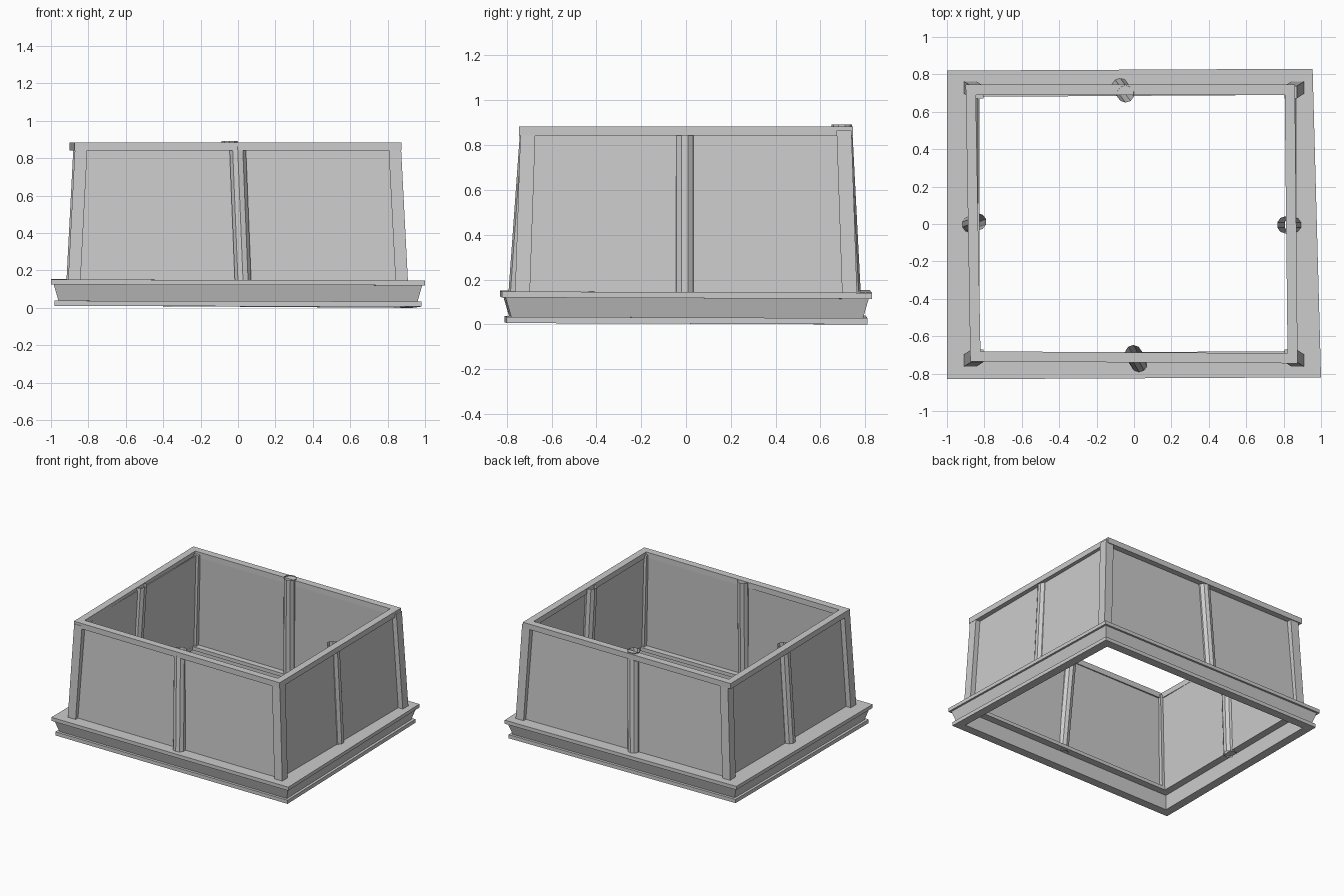
import bpy
import bmesh
from mathutils import Vector

cube = bpy.data.objects.get("Cube")
if cube:
    bpy.data.objects.remove(cube, do_unlink=True)

grey = bpy.data.materials.new("plain grey")
grey.use_nodes = True
grey.diffuse_color = (0.6, 0.6, 0.6, 1)
bsdf = next(n for n in grey.node_tree.nodes if n.type == 'BSDF_PRINCIPLED')
bsdf.inputs["Base Color"].default_value = grey.diffuse_color
bsdf.inputs["Roughness"].default_value = 0.8


def finish(name, bm):
    bmesh.ops.recalc_face_normals(bm, faces=bm.faces)
    mesh = bpy.data.meshes.new(name)
    bm.to_mesh(mesh)
    bm.free()
    mesh.materials.append(grey)
    obj = bpy.data.objects.new(name, mesh)
    bpy.context.collection.objects.link(obj)
    return obj


def sweep_frame(name, corners, profile):
    """Sweep a closed (inset, height) profile round four mitred corners."""
    bm = bmesh.new()
    rings = []
    for x, y, dz in corners:
        sx, sy = (1 if x > 0 else -1), (1 if y > 0 else -1)
        rings.append([bm.verts.new((x - sx * d, y - sy * d, z + dz)) for d, z in profile])
    count = len(profile)
    for i in range(4):
        a, b = rings[i], rings[(i + 1) % 4]
        for j in range(count):
            k = (j + 1) % count
            bm.faces.new((a[j], b[j], b[k], a[k]))
    return finish(name, bm)


def prism(name, bottom, top, radius, sides, turn=0.0, capped=True):
    """Leaning post with horizontal ends."""
    bm = bmesh.new()
    bmesh.ops.create_cone(bm, cap_ends=capped, segments=sides,
                          radius1=radius, radius2=radius, depth=1)
    bottom, top = Vector(bottom), Vector(top)
    for v in bm.verts:
        t = v.co.z + 0.5
        flat = Vector((v.co.x, v.co.y, 0))
        if turn:
            flat = Vector(((flat.x - flat.y), (flat.x + flat.y), 0)) * turn
        v.co = bottom.lerp(top, t) + flat
    return finish(name, bm)


# Stepped base moulding, slightly out of square
base_corners = [(-1.0, -0.83, 0.004), (1.0, -0.82, 0.0),
                (0.955, 0.83, -0.006), (-1.0, 0.82, 0.006)]
base_profile = [(0.02, 0.006), (0.02, 0.034), (0.04, 0.034), (0.015, 0.12),
                (0.0, 0.12), (0.0, 0.147), (0.14, 0.147), (0.14, 0.12),
                (0.085, 0.12), (0.085, 0.006)]
sweep_frame("base_moulding", base_corners, base_profile)

# Top rim
rim_corners = [(-0.875, -0.735, 0), (0.875, -0.745, 0),
               (0.86, 0.745, 0), (-0.9, 0.745, 0)]
sweep_frame("top_rim", rim_corners,
            [(0, 0.842), (0, 0.884), (0.054, 0.884), (0.054, 0.842)])

# Thin leaning wall panels
signs = [(-1, -1), (1, -1), (1, 1), (-1, 1)]
sweep_frame("wall_panels", [(0.87 * sx, 0.735 * sy, 0) for sx, sy in signs],
            [(0, 0.14), (0.035, 0.86), (0.043, 0.86), (0.008, 0.14)])

# Square corner posts
for (sx, sy), label in zip(signs, ("front_right", "front_left", "back_left", "back_right")):
    prism(label + "_post", (0.876 * sx, 0.73 * sy, 0.13),
          (0.838 * sx, 0.705 * sy, 0.865), 0.047, 4, turn=0.7071)

# Open round poles at the middle of each side
poles = {
    "front_pole": ((0.028, -0.748, 0.115), (-0.003, -0.693, 0.884)),
    "back_pole": ((-0.075, 0.735, 0.115), (-0.045, 0.695, 0.892)),
    "left_pole": ((0.85, -0.005, 0.115), (0.81, -0.005, 0.884)),
    "right_pole": ((-0.875, -0.003, 0.115), (-0.835, 0.012, 0.884)),
}
for name, (bottom, top) in poles.items():
    prism(name, bottom, top, 0.046, 10, capped=False)
